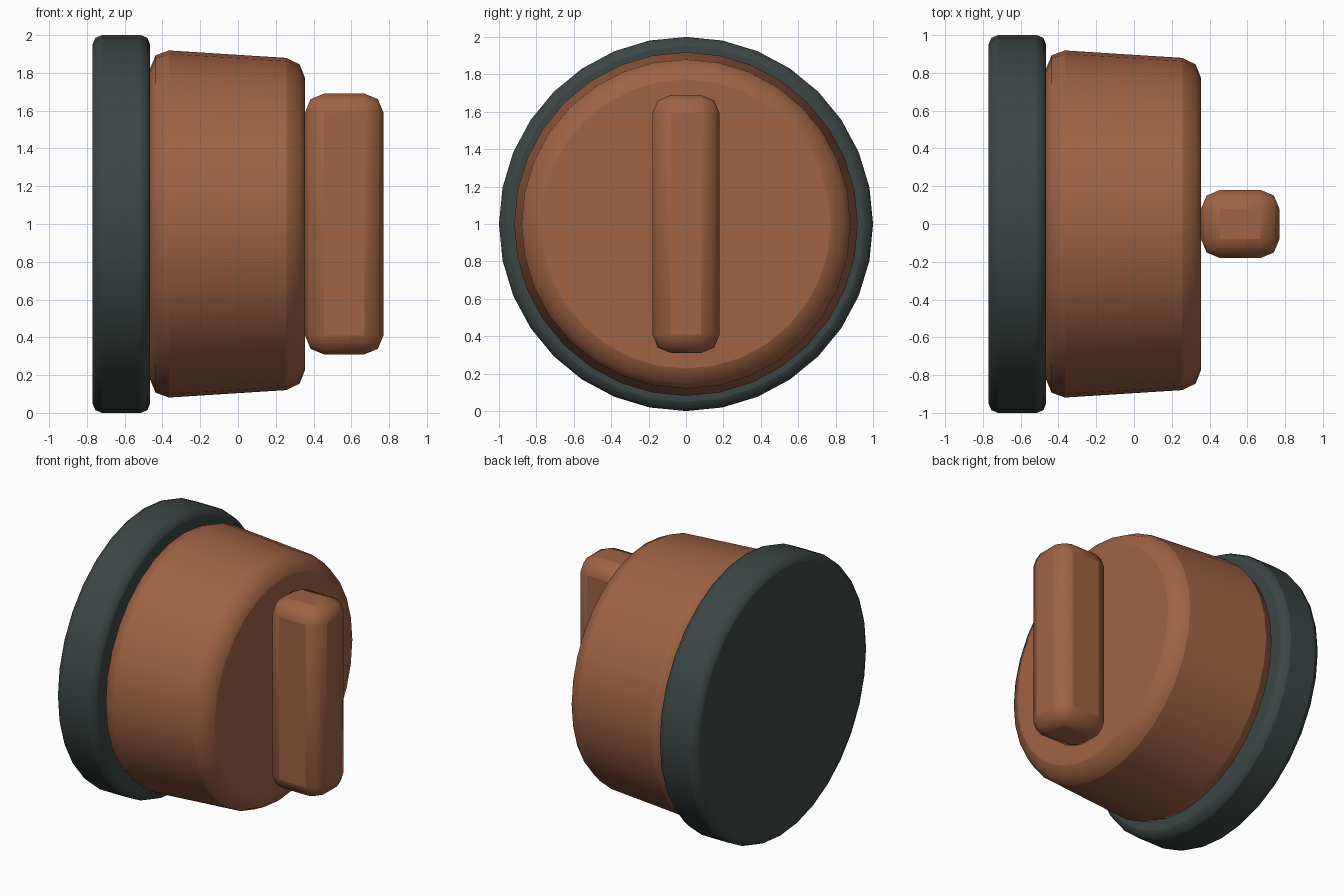
import bpy
import math

cube = bpy.data.objects.get("Cube")
if cube:
    bpy.data.objects.remove(cube, do_unlink=True)


def make_material(name, rgb):
    mat = bpy.data.materials.new(name)
    mat.use_nodes = True
    color = (*rgb, 1.0)
    mat.diffuse_color = color
    bsdf = mat.node_tree.nodes["Principled BSDF"]
    bsdf.inputs["Base Color"].default_value = color
    bsdf.inputs["Roughness"].default_value = 0.7
    return mat


def finish(obj, name, mat, bevel):
    """Name, colour, round the rims and smooth the part."""
    obj.name = name
    obj.data.materials.append(mat)
    mod = obj.modifiers.new("rounded_edges", "BEVEL")
    mod.width = bevel
    mod.segments = 2
    mod.limit_method = "ANGLE"
    mod.angle_limit = math.radians(40)
    bpy.ops.object.shade_smooth_by_angle(angle=math.radians(40))


def disc(name, x0, x1, r0, r1, mat, bevel):
    """Tapered round part lying along x."""
    bpy.ops.mesh.primitive_cone_add(
        vertices=32, radius1=r0, radius2=r1, depth=x1 - x0,
        location=((x0 + x1) / 2, 0, 1), rotation=(0, math.pi / 2, 0))
    bpy.ops.object.transform_apply(location=False, rotation=True, scale=True)
    finish(bpy.context.object, name, mat, bevel)


brown = make_material("warm brown", (0.35, 0.125, 0.058))
dark = make_material("dark slate", (0.046, 0.062, 0.060))

# Wide dark plate and the tapered knob body in front of it
disc("base_plate", -0.77, -0.465, 1.0, 1.0, dark, 0.05)
disc("knob_body", -0.465, 0.355, 0.925, 0.873, brown, 0.1)

# Upright grip bar across the knob face
bpy.ops.mesh.primitive_cube_add(size=1, location=(0.5625, 0, 1))
bpy.context.object.scale = (0.415, 0.36, 1.38)
bpy.ops.object.transform_apply(location=False, rotation=False, scale=True)
finish(bpy.context.object, "grip_bar", brown, 0.1)
